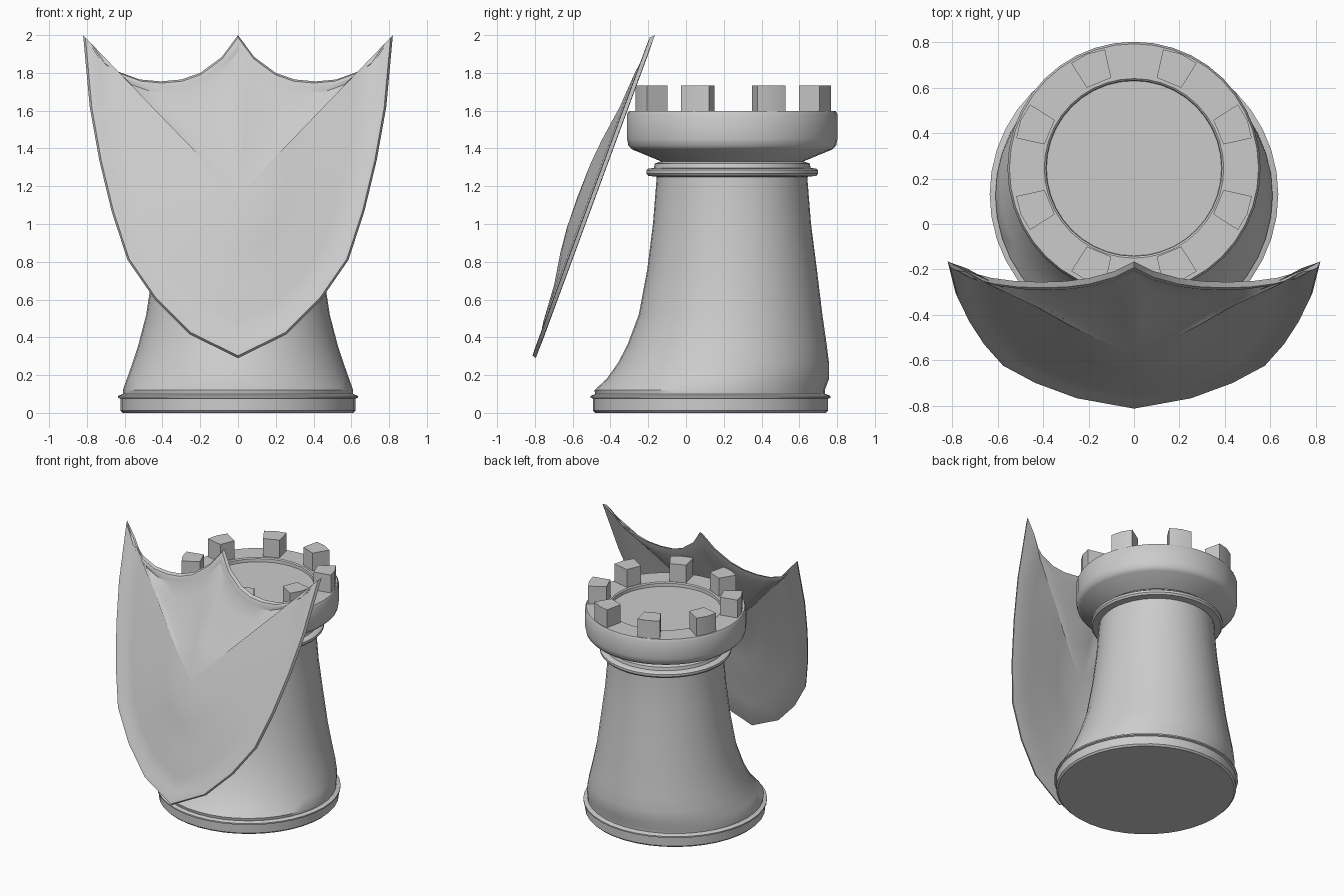
import bpy, bmesh, math

if "Cube" in bpy.data.objects:
    bpy.data.objects.remove(bpy.data.objects["Cube"])


def finish(name, bm, angle=35):
    bmesh.ops.recalc_face_normals(bm, faces=bm.faces)
    me = bpy.data.meshes.new(name)
    bm.to_mesh(me)
    bm.free()
    ob = bpy.data.objects.new(name, me)
    bpy.context.collection.objects.link(ob)
    me.shade_smooth()
    me.set_sharp_from_angle(angle=math.radians(angle))
    return ob


def bridge(bm, a, b):
    n = len(a)
    for i in range(n):
        j = (i + 1) % n
        bm.faces.new((a[i], a[j], b[j], b[i]))


def lathe(name, profile, sides=40):
    """Loft circles given as (radius, centre y, z), capped at both ends."""
    bm = bmesh.new()
    rings = []
    for r, cy, z in profile:
        rings.append([bm.verts.new((r * math.cos(2 * math.pi * i / sides),
                                    cy + r * math.sin(2 * math.pi * i / sides), z))
                      for i in range(sides)])
    for a, b in zip(rings, rings[1:]):
        bridge(bm, a, b)
    bm.faces.new(rings[0])
    bm.faces.new(rings[-1])
    return finish(name, bm)


# Base disc with a thin lip
lathe("base", [(.61, .13, 0), (.622, .13, .012), (.622, .13, .075), (.635, .13, .08),
               (.635, .13, .09), (.61, .13, .1)])

# Leaning, flared tower body: front and back y at each height
body = [(-.48, .735, .095), (-.485, .735, .12), (-.42, .757, .18), (-.36, .757, .265),
        (-.31, .745, .36), (-.25, .722, .52), (-.205, .693, .76), (-.175, .662, 1.0),
        (-.155, .642, 1.25), (-.155, .642, 1.27)]
lathe("tower_body", [((b - f) / 2, (b + f) / 2, z) for f, b, z in body])

# Neck collar
C = .245
lathe("collar", [(.40, C, 1.25), (.445, C, 1.255), (.455, C, 1.268), (.455, C, 1.285),
                 (.445, C, 1.293), (.415, C, 1.297), (.41, C, 1.32), (.38, C, 1.33),
                 (.375, C, 1.35)])

# Crown with a shallow recessed floor
lathe("crown", [(.37, C, 1.325), (.385, C, 1.335), (.53, C, 1.395), (.55, C, 1.415),
                (.557, C, 1.45), (.557, C, 1.58), (.548, C, 1.597), (.395, C, 1.597),
                (.387, C, 1.59), (.385, C, 1.567)])

# Eight battlements
for k in range(8):
    t = math.radians(22.5 + 45 * k)
    bm = bmesh.new()
    rings = []
    for z in (1.585, 1.733):
        rings.append([bm.verts.new((r * math.cos(t) - w * math.sin(t),
                                    .25 + r * math.sin(t) + w * math.cos(t), z))
                      for r, w in ((.402, -.058), (.528, -.08), (.54, 0),
                                   (.528, .08), (.402, .058))])
    bridge(bm, *rings)
    bm.faces.new(rings[0])
    bm.faces.new(rings[1])
    sharp = [e for e in bm.edges if e.calc_face_angle(0) > .5]
    bmesh.ops.bevel(bm, geom=sharp, offset=.01, segments=2, profile=.5, affect='EDGES')
    finish(f"battlement_{k + 1}", bm)

# Shield: concentric outlines lifted off a leaning plane, front and back
half = [(.085, 1.885), (.2, 1.8), (.3, 1.765), (.41, 1.755), (.52, 1.765), (.63, 1.805),
        (.745, 1.89), (.82, 2.0), (.785, 1.62), (.735, 1.34), (.67, 1.07), (.585, .81),
        (.44, .6), (.255, .415)]
outline = ([(0, 2.0)] + half + [(0, .29)] + [(-x, z) for x, z in reversed(half)])
MID = 1.15


def shield_ring(bm, s, lift):
    ring = []
    for x, z in outline:
        z = MID + (z - MID) * s
        ring.append(bm.verts.new((x * s, -.795 + (z - .29) * .3685 - lift, z)))
    return ring


layers = [(.2, .073), (.35, .06), (.55, .03), (.77, .016), (.9, -.002), (.97, 0), (1, 0),
          (.985, .022), (.95, .024), (.9, .014), (.77, .032), (.55, .046), (.35, .076),
          (.2, .09)]
bm = bmesh.new()
rings = [shield_ring(bm, s, d) for s, d in layers]
for a, b in zip(rings, rings[1:]):
    bridge(bm, a, b)
for ring, lift in ((rings[0], .077), (rings[-1], .094)):
    tip = bm.verts.new((0, -.795 + (MID - .29) * .3685 - lift, MID))
    for i in range(len(ring)):
        bm.faces.new((ring[i], ring[(i + 1) % len(ring)], tip))
finish("shield", bm, 30)
